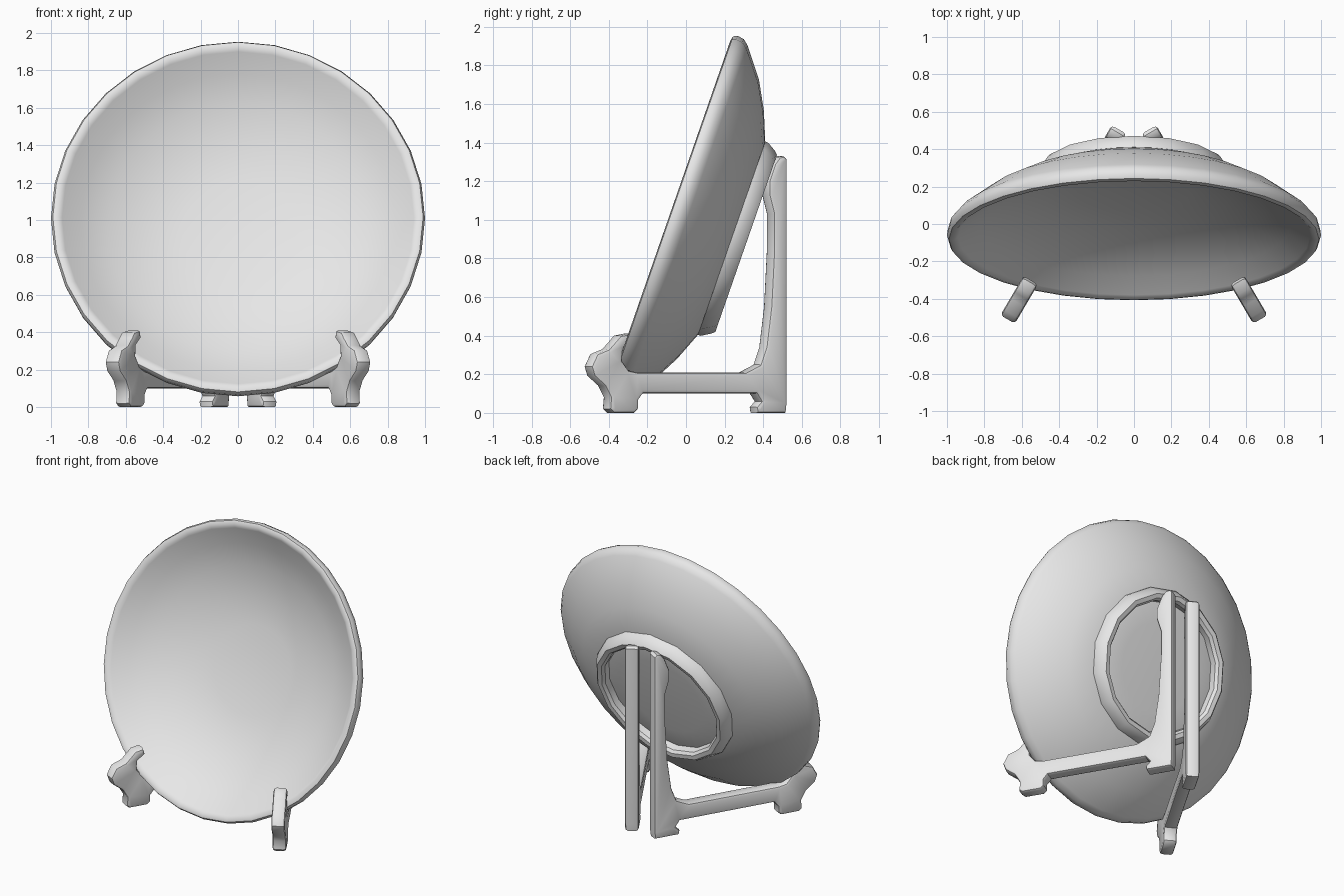
import bpy, bmesh, math
from mathutils import Matrix, Vector

if "Cube" in bpy.data.objects:
    bpy.data.objects.remove(bpy.data.objects["Cube"])

grey = bpy.data.materials.new("plain grey")
grey.diffuse_color = (0.8, 0.8, 0.8, 1)
grey.use_nodes = True
grey.node_tree.nodes["Principled BSDF"].inputs["Base Color"].default_value = grey.diffuse_color
TILT = math.radians(19.2)


def finish(bm, name, angle):
    bmesh.ops.recalc_face_normals(bm, faces=bm.faces)
    mesh = bpy.data.meshes.new(name)
    bm.to_mesh(mesh)
    bm.free()
    mesh.materials.append(grey)
    obj = bpy.data.objects.new(name, mesh)
    bpy.context.collection.objects.link(obj)
    bpy.ops.object.select_all(action='DESELECT')
    obj.select_set(True)
    bpy.context.view_layer.objects.active = obj
    bpy.ops.object.shade_smooth_by_angle(angle=math.radians(angle))
    return obj


def lathe(name, profile, sides, angle, closed=False):
    """Spin (radius, depth) points; local depth points out of the plate back."""
    bm = bmesh.new()
    rings = []
    for r, d in profile:
        if r == 0:
            rings.append([bm.verts.new((0, 0, d))] * sides)
        else:
            rings.append([bm.verts.new((r * math.sin(k * math.tau / sides),
                                        r * math.cos(k * math.tau / sides), d))
                          for k in range(sides)])
    pairs = list(zip(rings, rings[1:]))
    if closed:
        pairs.append((rings[-1], rings[0]))
    for a, b in pairs:
        for k in range(sides):
            j = (k + 1) % sides
            bm.faces.new(list(dict.fromkeys((a[k], a[j], b[j], b[k]))))
    obj = finish(bm, name, angle)
    # lean the dish back: local y runs up the plate, local z out of its back
    up = Vector((0, math.sin(TILT), math.cos(TILT)))
    back = Vector((0, math.cos(TILT), -math.sin(TILT)))
    side = up.cross(back)
    rot = Matrix((side, up, back)).transposed().to_4x4()
    obj.data.transform(Matrix.Translation((0, -0.08, 1.015)) @ rot)
    return obj


# Dish with a hollow front, rounded rim and curved back
lathe("plate", [(0, .27), (.3, .262), (.5, .23), (.7, .16), (.84, .085), (.94, .01),
                (.965, -.008), (.99, -.002), (1.0, .02), (.995, .055), (.97, .085),
                (.82, .20), (.68, .275), (.53, .335), (.3, .35), (0, .35)], 32, 50)

# Ring foot on the back of the plate
lathe("foot_ring", [(.53, .30), (.53, .35), (.50, .40), (.485, .415), (.455, .41),
                    (.44, .39), (.44, .30)], 16, 32, closed=True)

# Easel half outline as (y, z), before it is swung outward
OUTLINE = [(.50, 0), (.35, 0), (.345, .03), (.37, .06), (.345, .10),
           (-.24, .10), (-.265, .065), (-.265, .02), (-.285, 0),
           (-.395, 0), (-.415, .02), (-.41, .08), (-.44, .14), (-.495, .19),
           (-.51, .24), (-.48, .305), (-.42, .33), (-.385, .37), (-.36, .40),
           (-.31, .41), (-.30, .37), (-.345, .33), (-.35, .27), (-.315, .22),
           (-.27, .21), (.29, .21), (.365, .25), (.395, .34), (.42, .55),
           (.435, .85), (.435, 1.03), (.41, 1.13), (.41, 1.2), (.44, 1.29),
           (.465, 1.325), (.49, 1.33), (.505, 1.315), (.505, .05)]
SWING = math.radians(30.4)
HALF = 0.045


def easel_half(name, sign):
    bm = bmesh.new()
    verts = []
    for y, z in OUTLINE:
        s = (.505 - y) / math.cos(SWING)
        cx, cy = .08 + s * math.sin(SWING), .505 - s * math.cos(SWING)
        verts.append(bm.verts.new((cx - HALF * math.cos(SWING),
                                   cy - HALF * math.sin(SWING), z)))
    face = bm.faces.new(verts)
    out = bmesh.ops.extrude_face_region(bm, geom=[face])
    moved = [v for v in out["geom"] if isinstance(v, bmesh.types.BMVert)]
    bmesh.ops.translate(bm, verts=moved, vec=(2 * HALF * math.cos(SWING),
                                              2 * HALF * math.sin(SWING), 0))
    bmesh.ops.recalc_face_normals(bm, faces=bm.faces)
    # soften the edges around both flat sides
    caps = [f for f in bm.faces if len(f.verts) > 4]
    edges = list({e for f in caps for e in f.edges})
    bmesh.ops.bevel(bm, geom=edges, offset=.018, segments=2, profile=.5,
                    affect='EDGES', clamp_overlap=True)
    bmesh.ops.triangulate(bm, faces=[f for f in bm.faces if len(f.verts) > 4])
    bmesh.ops.scale(bm, verts=bm.verts, vec=(sign, 1, 1))
    finish(bm, name, 40)


easel_half("easel_right", 1)
easel_half("easel_left", -1)
